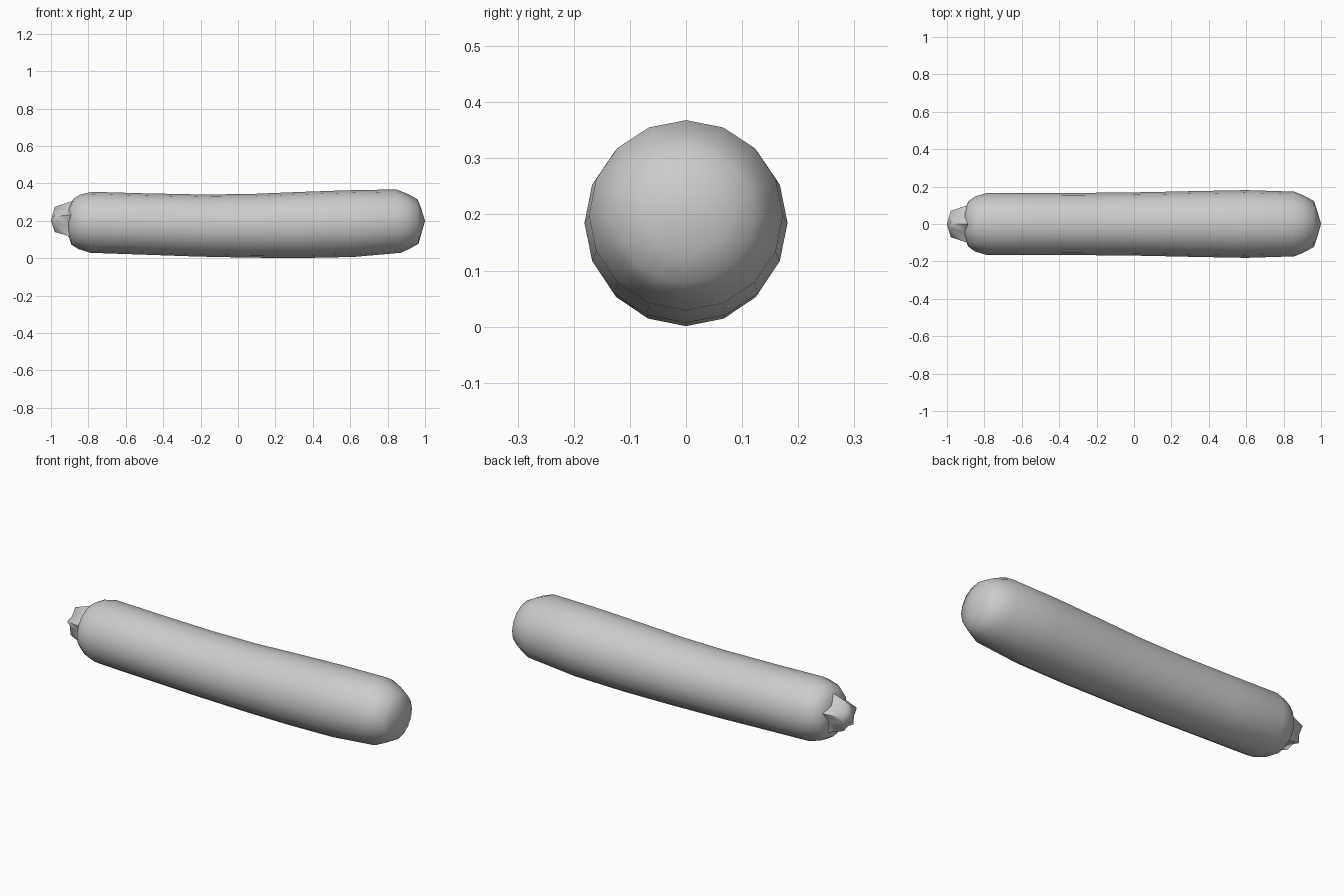
import bpy, bmesh, math
from mathutils import Vector

cube = bpy.data.objects.get("Cube")
if cube:
    bpy.data.objects.remove(cube, do_unlink=True)

grey = bpy.data.materials.new("light grey")
grey.use_nodes = True
COLOUR = (0.6, 0.6, 0.6, 1)
grey.diffuse_color = COLOUR
grey.node_tree.nodes["Principled BSDF"].inputs["Base Color"].default_value = COLOUR


def loft(name, rings, start, end, angle):
    """Skin a list of vertex rings and close both ends with a fan."""
    bm = bmesh.new()
    rows = [[bm.verts.new(p) for p in ring] for ring in rings]
    n = len(rows[0])
    for a, b in zip(rows, rows[1:]):
        for i in range(n):
            j = (i + 1) % n
            bm.faces.new((a[i], a[j], b[j], b[i]))
    for row, tip in ((rows[0], start), (rows[-1], end)):
        v = bm.verts.new(tip)
        for i in range(n):
            bm.faces.new((v, row[i], row[(i + 1) % n]))
    bmesh.ops.recalc_face_normals(bm, faces=bm.faces)
    mesh = bpy.data.meshes.new(name)
    bm.to_mesh(mesh)
    bm.free()
    mesh.materials.append(grey)
    obj = bpy.data.objects.new(name, mesh)
    bpy.context.collection.objects.link(obj)
    bpy.ops.object.select_all(action='DESELECT')
    obj.select_set(True)
    bpy.context.view_layer.objects.active = obj
    bpy.ops.object.shade_smooth_by_angle(angle=math.radians(angle))
    return obj


def body_ring(xt, zt, xb, zb, half_width, sides=16):
    """Tilted ellipse between a top and a bottom point."""
    top, bottom = Vector((xt, 0, zt)), Vector((xb, 0, zb))
    mid, up = (top + bottom) / 2, (top - bottom) / 2
    return [mid + up * math.cos(t) + Vector((0, half_width * math.sin(t), 0))
            for t in (2 * math.pi * i / sides for i in range(sides))]


# Gently upcurved body: top x, top z, bottom x, bottom z, half width
body = [
    (-0.905, 0.27, -0.905, 0.115, 0.08),
    (-0.88, 0.317, -0.89, 0.072, 0.122),
    (-0.845, 0.34, -0.855, 0.05, 0.147),
    (-0.78, 0.355, -0.79, 0.029, 0.166),
    (-0.5, 0.347, -0.5, 0.019, 0.166),
    (-0.2, 0.341, -0.22, 0.009, 0.167),
    (0.06, 0.343, 0.06, 0.003, 0.17),
    (0.32, 0.354, 0.34, 0.001, 0.176),
    (0.58, 0.363, 0.62, 0.007, 0.181),
    (0.845, 0.368, 0.87, 0.029, 0.173),
    (0.905, 0.345, 0.92, 0.052, 0.15),
    (0.96, 0.315, 0.965, 0.077, 0.122),
    (0.98, 0.265, 0.98, 0.13, 0.07),
]
loft("body", [body_ring(*r) for r in body],
     (-0.91, 0, 0.195), (1.0, 0, 0.2), 70)


def star_ring(x, outer, inner, points=5):
    """Star outline with one point facing up."""
    return [(x, r * math.sin(t), 0.2 + r * math.cos(t))
            for k in range(2 * points)
            for t, r in [(math.pi * k / points, inner if k % 2 else outer)]]


# Star-shaped stem at the narrow end
loft("stem", [star_ring(-0.87, 0.105, 0.08), star_ring(-0.90, 0.102, 0.072),
              star_ring(-0.98, 0.074, 0.046)],
     (-0.87, 0, 0.2), (-1.0, 0, 0.2), 60)
